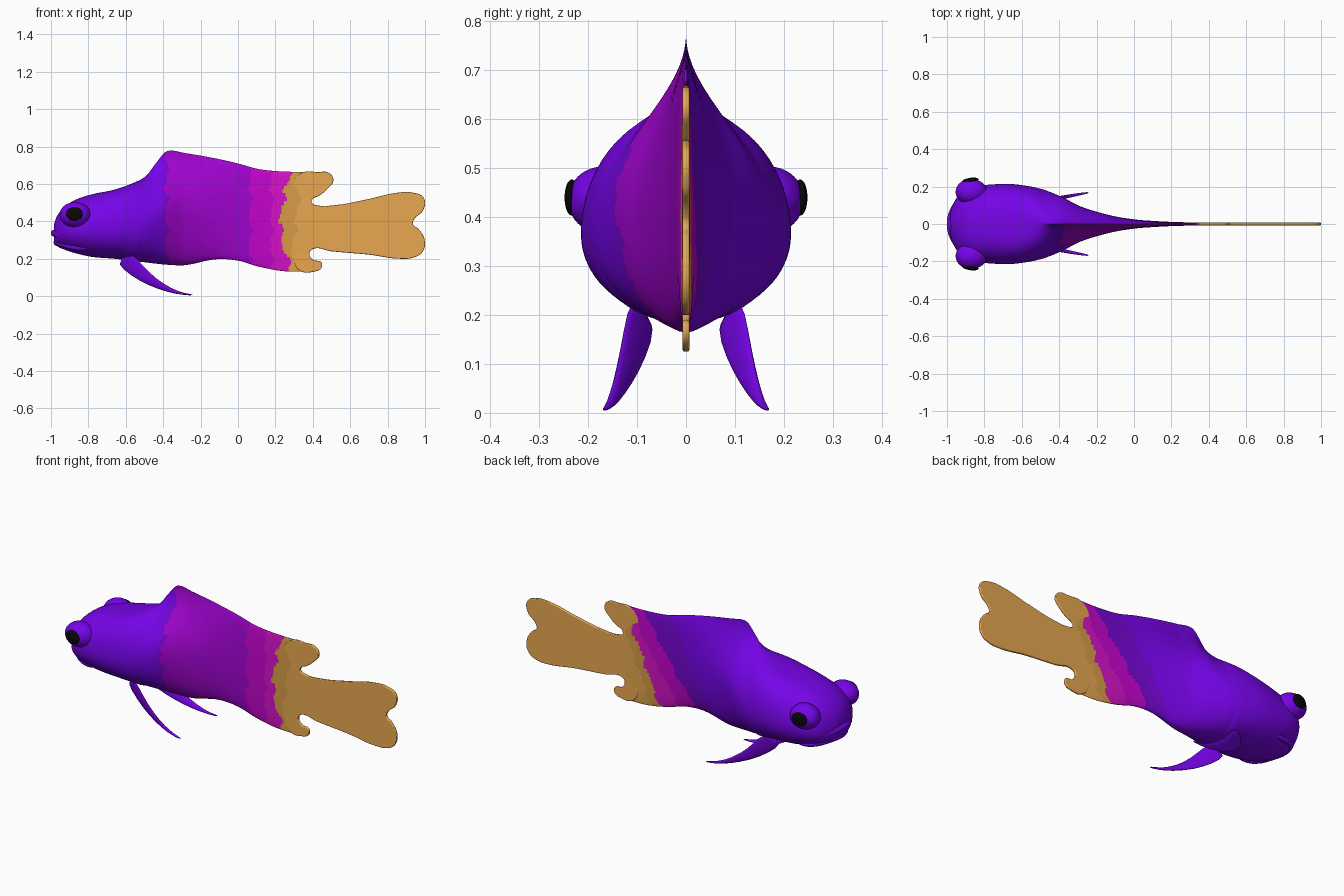
import bpy, bmesh
from math import sin, cos, pi, radians
from mathutils import Vector

cube = bpy.data.objects.get("Cube")
if cube:
    bpy.data.objects.remove(cube)


def material(name, srgb):
    lin = [((c / 255 + 0.055) / 1.055) ** 2.4 if c > 10 else c / 3295 for c in srgb]
    m = bpy.data.materials.new(name)
    m.use_nodes = True
    m.diffuse_color = (*lin, 1)
    m.node_tree.nodes["Principled BSDF"].inputs["Base Color"].default_value = (*lin, 1)
    return m


violet = material("violet", (120, 4, 236))
indigo = material("indigo", (116, 6, 208))
purple = material("purple", (160, 4, 208))
magenta = material("magenta", (196, 4, 204))
pink = material("pink", (214, 18, 200))
dark_gold = material("dark gold", (216, 156, 70))
gold = material("gold", (234, 170, 82))
black = material("black", (8, 8, 8))
parts = []


def register(ob, mats):
    for m in mats:
        ob.data.materials.append(m)
    parts.append(ob)
    return ob


def loft(name, rings, mats):
    """Skin a list of closed rings and cap both ends."""
    bm = bmesh.new()
    loops = [[bm.verts.new(p) for p in ring] for ring in rings]
    n = len(loops[0])
    for a, b in zip(loops, loops[1:]):
        for i in range(n):
            j = (i + 1) % n
            bm.faces.new((a[i], a[j], b[j], b[i]))
    bm.faces.new(loops[0])
    bm.faces.new(loops[-1])
    bmesh.ops.recalc_face_normals(bm, faces=bm.faces)
    me = bpy.data.meshes.new(name)
    bm.to_mesh(me)
    bm.free()
    ob = bpy.data.objects.new(name, me)
    bpy.context.collection.objects.link(ob)
    return register(ob, mats)


def ball(name, loc, size, mat, turn=0):
    bpy.ops.mesh.primitive_uv_sphere_add(segments=32, ring_count=20, location=loc)
    ob = bpy.context.object
    ob.name, ob.scale, ob.rotation_euler = name, size, (0, 0, turn)
    register(ob, [mat])


def curve_mesh(name, data, mat):
    ob = bpy.data.objects.new(name, data)
    bpy.context.collection.objects.link(ob)
    bpy.ops.object.select_all(action="DESELECT")
    ob.select_set(True)
    bpy.context.view_layer.objects.active = ob
    bpy.ops.object.convert(target="MESH")
    ob = bpy.context.object
    ob.data.materials.clear()
    return register(ob, [mat])


def spline(data, pts, radii=None, closed=False):
    sp = data.splines.new("BEZIER")
    sp.bezier_points.add(len(pts) - 1)
    sp.use_cyclic_u = closed
    for i, (bp, p) in enumerate(zip(sp.bezier_points, pts)):
        bp.co = p
        bp.handle_left_type = bp.handle_right_type = "AUTO"
        if radii:
            bp.radius = radii[i]


# Body stations: x, belly height, back height, half width, back pinch
STATIONS = [
    (-.985, .30, .38, .05, 1), (-.97, .27, .425, .10, 1), (-.93, .25, .475, .165, .9),
    (-.87, .23, .515, .197, .8), (-.78, .21, .545, .21, .72), (-.66, .20, .57, .214, .62),
    (-.55, .187, .61, .20, .8), (-.49, .18, .645, .186, 1.4), (-.44, .174, .71, .168, 3),
    (-.38, .168, .775, .142, 4.6), (-.28, .166, .765, .092, 3.8), (-.12, .197, .737, .045, 2),
    (0, .19, .71, .025, 1.2), (.11, .158, .68, .016, .8), (.24, .134, .667, .010, .6),
    (.375, .13, .665, .0076, .5)]


def station(x):
    """Smooth interpolation of the station table."""
    S = STATIONS
    k = max(i for i in range(len(S) - 1) if S[i][0] <= x)
    h = S[k + 1][0] - S[k][0]
    t = (x - S[k][0]) / h

    def slope(i, c):
        a, b = S[max(i - 1, 0)], S[min(i + 1, len(S) - 1)]
        return (b[c] - a[c]) / (b[0] - a[0])

    return [(1 + 2 * t) * (1 - t) ** 2 * S[k][c] + t * t * (3 - 2 * t) * S[k + 1][c]
            + h * t * (1 - t) ** 2 * slope(k, c) - h * t * t * (1 - t) * slope(k + 1, c)
            for c in range(1, 5)]


def body_ring(x, n=72):
    low, high, wide, pinch = station(x)
    mid = low + .45 * (high - low)
    ring = []
    for i in range(n):
        a = 2 * pi * (i + .5) / n
        c, s = cos(a), sin(a)
        power = pinch if s > 0 else min(max(pinch, .85), 1)
        y = wide * abs(c) ** power * (1 if c > 0 else -1)
        ring.append((x, y, mid + s * (high - mid if s > 0 else mid - low)))
    return ring


first, last, count = STATIONS[0][0], STATIONS[-1][0], 180
xs = [first + (last - first) * i / count for i in range(count + 1)]
body = loft("body", [body_ring(x) for x in xs],
            [violet, indigo, purple, magenta, pink, dark_gold, gold])

# Ragged colour bands, slanted on the far flank
for f in body.data.polygons:
    x, y, z = f.center
    wave = .010 * sin(z * 40) + .007 * sin(z * 75)
    rise = (z - .13) / .53
    if y < 0:
        bow = .06 * (2 * rise - 1) ** 2
        limits = (-.40 + wave * .4, -.38 + wave, .065 + wave, .18 + wave,
                  .23 + bow + wave, .28 + .06 * rise + wave)
    else:
        rear = .15 + .23 * rise + wave
        blue = -.13 + .39 * rise + wave
        limits = (-.24 + .31 * rise + wave, blue, blue, .36 * rise + wave, rear, rear + .06)
    f.material_index = sum(x > lim for lim in limits)

# Flat tail plate with its two notches and forked end
outline = [(.30, .62), (.35, .663), (.42, .664), (.49, .657), (.51, .62), (.48, .575), (.43, .535),
           (.40, .52), (.395, .50), (.43, .485), (.52, .487), (.70, .52), (.85, .553),
           (.94, .553), (.994, .525), (.99, .46), (.945, .415), (.935, .385), (.965, .36),
           (.998, .30), (.985, .235), (.94, .207), (.87, .20), (.70, .222), (.50, .24),
           (.40, .252), (.382, .23), (.40, .195), (.445, .182), (.445, .15), (.40, .13),
           (.34, .132), (.30, .18)]
tail = bpy.data.curves.new("tail", "CURVE")
tail.dimensions, tail.fill_mode = "2D", "BOTH"
tail.extrude, tail.bevel_depth, tail.offset = .003, .004, -.004
tail.bevel_resolution, tail.resolution_u = 2, 6
spline(tail, [(x, z, 0) for x, z in outline], closed=True)
curve_mesh("tail", tail, gold).rotation_euler = (radians(90), 0, 0)

# Lips wrapped around the snout
LIPS = {
    "upper_lip": [(-.983, 0, .337), (-.965, .075, .332), (-.92, .132, .312), (-.85, .155, .288),
                  (-.78, .152, .274)],
    "lower_lip": [(-.968, 0, .287), (-.948, .07, .283), (-.90, .12, .268), (-.84, .138, .258),
                  (-.78, .148, .266)]}
for name, half in LIPS.items():
    lip = bpy.data.curves.new(name, "CURVE")
    lip.dimensions = "3D"
    lip.bevel_depth, lip.bevel_resolution, lip.use_fill_caps = .018, 4, True
    pts = [(x, -y, z) for x, y, z in half[:0:-1]] + half
    taper = [1, 1, .95, .8, .4]
    spline(lip, pts, taper[:0:-1] + taper)
    curve_mesh(name, lip, violet)

# Eyes and swept lower fins, mirrored
FIN = [(-.62, .085, .215, .06), (-.54, .106, .135, .047), (-.46, .126, .075, .031),
       (-.36, .147, .028, .015), (-.29, .16, .011, .007), (-.24, .168, .006, .004)]
for side, s in (("left", 1), ("right", -1)):
    ball(side + "_eye_socket", (-.87, s * .172, .435), (.084, .069, .068), violet)
    ball(side + "_pupil", (-.875, s * .233, .44), (.045, .014, .037), black, s * radians(8))
    chord = Vector((.6, s * .42, .55)).normalized()
    thick = chord.cross(Vector((.75, s * .15, -.6))).normalized()
    rings = [[Vector((x, s * y, z)) + chord * w * cos(a) + thick * min(.009, w) * sin(a)
              for a in (2 * pi * i / 16 for i in range(16))] for x, y, z, w in FIN]
    fin = loft(side + "_lower_fin", rings, [violet])
    sub = fin.modifiers.new("smooth", "SUBSURF")
    sub.levels = sub.render_levels = 1

# Smooth shading that keeps sharp rims
bpy.ops.object.select_all(action="DESELECT")
for ob in parts:
    ob.select_set(True)
bpy.context.view_layer.objects.active = body
bpy.ops.object.shade_smooth_by_angle(angle=radians(50))
